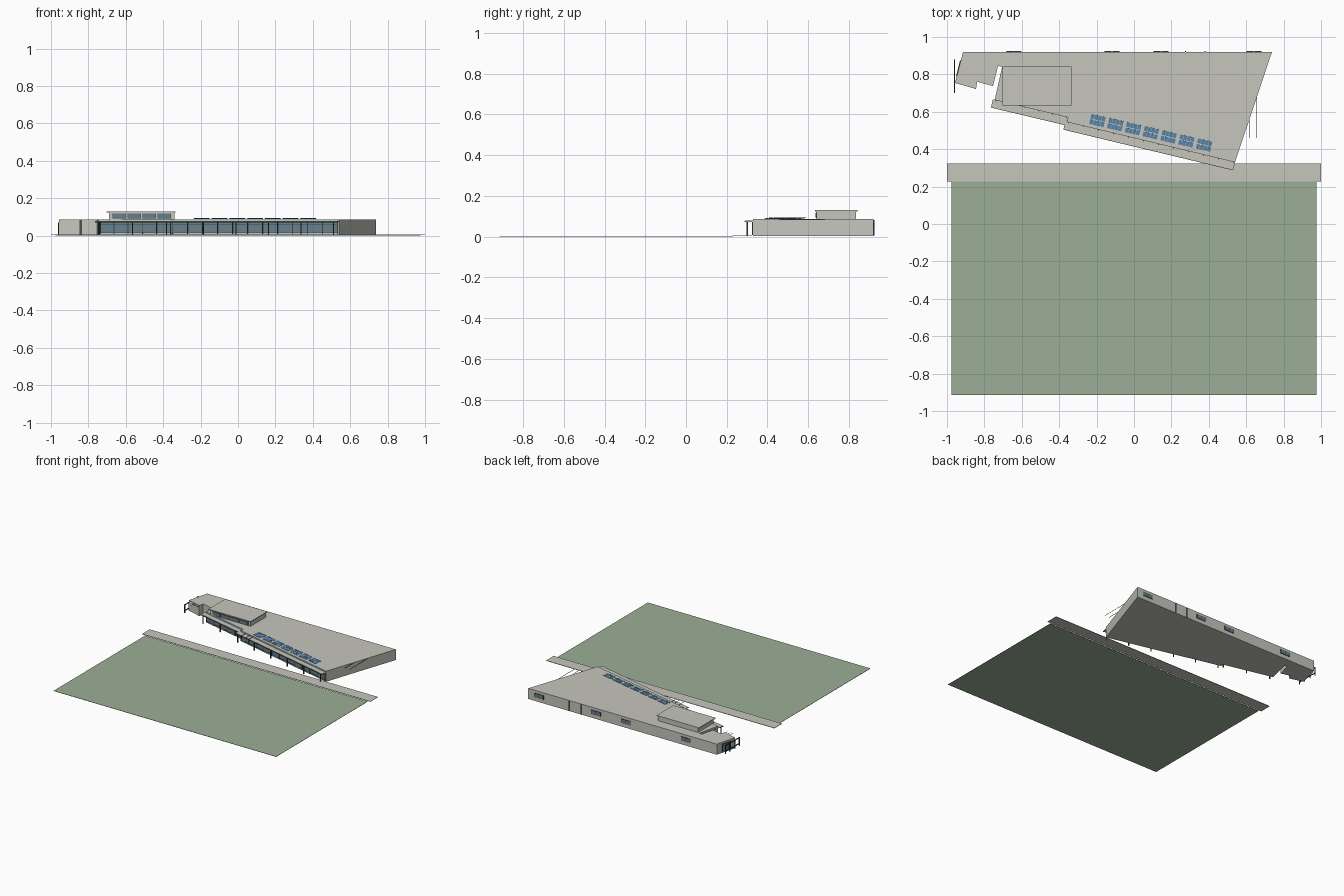
import bpy, bmesh, math
from mathutils import Matrix, Vector

if "Cube" in bpy.data.objects:
    bpy.data.objects.remove(bpy.data.objects["Cube"])


def material(name, rgb):
    lin = [((c / 255 + 0.055) / 1.055) ** 2.4 for c in rgb]
    m = bpy.data.materials.new(name)
    m.diffuse_color = (*lin, 1)
    m.use_nodes = True
    m.node_tree.nodes["Principled BSDF"].inputs["Base Color"].default_value = m.diffuse_color
    return m


GREY = material("pale grey", (198, 198, 190))
GLASS = material("blue grey glass", (100, 128, 142))
DARK = material("dark frame", (62, 66, 66))
GREEN = material("grass green", (156, 175, 150))
BLUE = material("solar blue", (92, 140, 180))


def finish(name, bm, mat):
    bmesh.ops.recalc_face_normals(bm, faces=bm.faces)
    me = bpy.data.meshes.new(name)
    bm.to_mesh(me)
    bm.free()
    me.materials.append(mat)
    ob = bpy.data.objects.new(name, me)
    bpy.context.collection.objects.link(ob)
    return ob


def boxes(name, mat, items, frame=Matrix()):
    """One object made of boxes (x0, x1, y0, y1, z0, z1) placed in a local frame."""
    bm = bmesh.new()
    for x0, x1, y0, y1, z0, z1 in items:
        mid = Matrix.Translation(((x0 + x1) / 2, (y0 + y1) / 2, (z0 + z1) / 2))
        size = Matrix.Diagonal((x1 - x0, y1 - y0, z1 - z0, 1))
        bmesh.ops.create_cube(bm, size=1, matrix=frame @ mid @ size)
    return finish(name, bm, mat)


def along(p, q):
    """Frame with x running along the wall p-q and y pointing into the building."""
    d = Vector(q) - Vector(p)
    rot = Matrix.Rotation(math.atan2(d.y, d.x), 4, 'Z')
    return Matrix.Translation((p[0], p[1], 0)) @ rot, d.length


# Ground pieces
boxes("lawn", GREEN, [(-0.975, 0.975, -0.915, 0.23, 0, 0.002)])
boxes("front_path", GREY, [(-1, 1, 0.228, 0.323, 0.006, 0.009)])

# Main building: plan outline raised to roof height
TOP = 0.087
plan = [(-0.914, 0.92), (-0.957, 0.754), (-0.845, 0.722), (-0.838, 0.76),
        (-0.754, 0.738), (-0.727, 0.845), (-0.705, 0.84), (-0.745, 0.663),
        (-0.353, 0.570), (-0.358, 0.545), (0.54, 0.33), (0.738, 0.92)]
bm = bmesh.new()
base = bm.faces.new([bm.verts.new((x, y, 0.003)) for x, y in plan])
ext = bmesh.ops.extrude_face_region(bm, geom=[base], use_keep_orig=True)
up = [v for v in ext["geom"] if isinstance(v, bmesh.types.BMVert)]
bmesh.ops.translate(bm, vec=(0, 0, TOP - 0.003), verts=up)
finish("main_building", bm, GREY)

# Glazed front walls, each with mullions, canopy and posts
for side, p, q, bays, posts in (("left", (-0.745, 0.663), (-0.353, 0.570), 5, 3),
                                ("right", (-0.358, 0.545), (0.54, 0.33), 11, 6)):
    fr, n = along(p, q)
    boxes(side + "_glazing", GLASS, [(0.006, n - 0.006, -0.003, 0.002, 0.016, 0.078)], fr)
    bars = [(0.006 + i * (n - 0.015) / bays, 0.009 + i * (n - 0.015) / bays + 0.001,
             -0.006, 0, 0.008, 0.078) for i in range(bays + 1)]
    bars += [(0.006, n - 0.006, -0.005, 0, z, z + 0.003) for z in (0.014, 0.06)]
    boxes(side + "_mullions", DARK, bars, fr)
    boxes(side + "_canopy", GREY, [(-0.01, n, -0.042, 0.002, 0.072, 0.078)], fr)
    boxes(side + "_gutter", DARK, [(-0.01, n, -0.044, -0.041, 0.071, 0.076)], fr)
    step = (n - 0.03) / (posts - 1)
    boxes(side + "_canopy_posts", DARK,
          [(0.005 + i * step, 0.011 + i * step, -0.038, -0.032, 0.004, 0.072)
           for i in range(posts)], fr)

# Rooftop storey with overhanging roof and window strip
boxes("upper_storey", GREY, [(-0.69, -0.34, 0.642, 0.836, 0.08, 0.124)])
boxes("upper_roof", GREY, [(-0.703, -0.333, 0.634, 0.843, 0.124, 0.130)])
starts = [-0.668 + i * 0.08 for i in range(4)]
boxes("upper_window_frames", DARK,
      [(x - 0.003, x + 0.070, 0.638, 0.643, 0.091, 0.119) for x in starts])
boxes("upper_windows", GLASS,
      [(x, x + 0.067, 0.636, 0.640, 0.094, 0.117) for x in starts])

# Solar panels: seven tilted groups of two rows along the front roof edge
fr, n = along((-0.195, 0.553), (0.375, 0.422))
bm = bmesh.new()
for g in range(7):
    for row in range(2):
        for col in range(4):
            x = (g - 3) * n / 6 + n / 2 + (col - 1.5) * 0.020
            mat = (fr @ Matrix.Translation((x, (row - 0.5) * 0.030, 0.0905))
                   @ Matrix.Rotation(math.radians(8), 4, 'X')
                   @ Matrix.Diagonal((0.0185, 0.025, 0.002, 1)))
            bmesh.ops.create_cube(bm, size=1, matrix=mat)
finish("solar_panels", bm, BLUE)

# Back wall windows and downpipes
fr, n = along((0.738, 0.92), (-0.914, 0.92))
mids = [0.738 - x for x in (0.642, 0.144, -0.118, -0.643)]
boxes("back_window_frames", DARK, [(m - 0.042, m + 0.042, -0.003, 0.002, 0.034, 0.066)
                                   for m in mids], fr)
boxes("back_windows", GLASS, [(m + s - 0.018, m + s + 0.018, -0.004, 0, 0.037, 0.063)
                              for m in mids for s in (-0.020, 0.020)], fr)
boxes("back_downpipes", DARK, [(d, d + 0.005, -0.005, 0, 0.005, 0.082)
                               for d in (0.355, 0.46)], fr)

# Left end: glazed entrance with a dark freestanding frame
fr, n = along((-0.914, 0.92), (-0.957, 0.754))
boxes("side_door_glass", GLASS, [(0.05, 0.13, -0.002, 0.002, 0.012, 0.068)], fr)
boxes("side_door_frame", DARK,
      [(x, x + 0.004, -0.004, 0, 0.008, 0.071) for x in (0.048, 0.088, 0.128)]
      + [(0.048, 0.132, -0.004, 0, 0.068, 0.072)], fr)
boxes("entrance_frame", DARK,
      [(-0.962, -0.956, y, y + 0.006, 0.004, 0.07) for y in (0.70, 0.755, 0.82, 0.874)]
      + [(-0.962, -0.956, 0.70, 0.88, z, z + 0.005) for z in (0.02, 0.066)])

# Slim rods at roof level
rods = [(0.617, 0.46, 0.69), (0.657, 0.46, 0.69), (-0.305, 0.46, 0.54),
        (-0.262, 0.46, 0.53), (-0.23, 0.46, 0.52), (-0.898, 0.695, 0.74),
        (-0.877, 0.695, 0.735), (-0.85, 0.695, 0.73), (-0.754, 0.695, 0.74)]
boxes("roof_rods", DARK, [(x - 0.001, x + 0.001, a, b, 0.082, 0.084) for x, a, b in rods])
